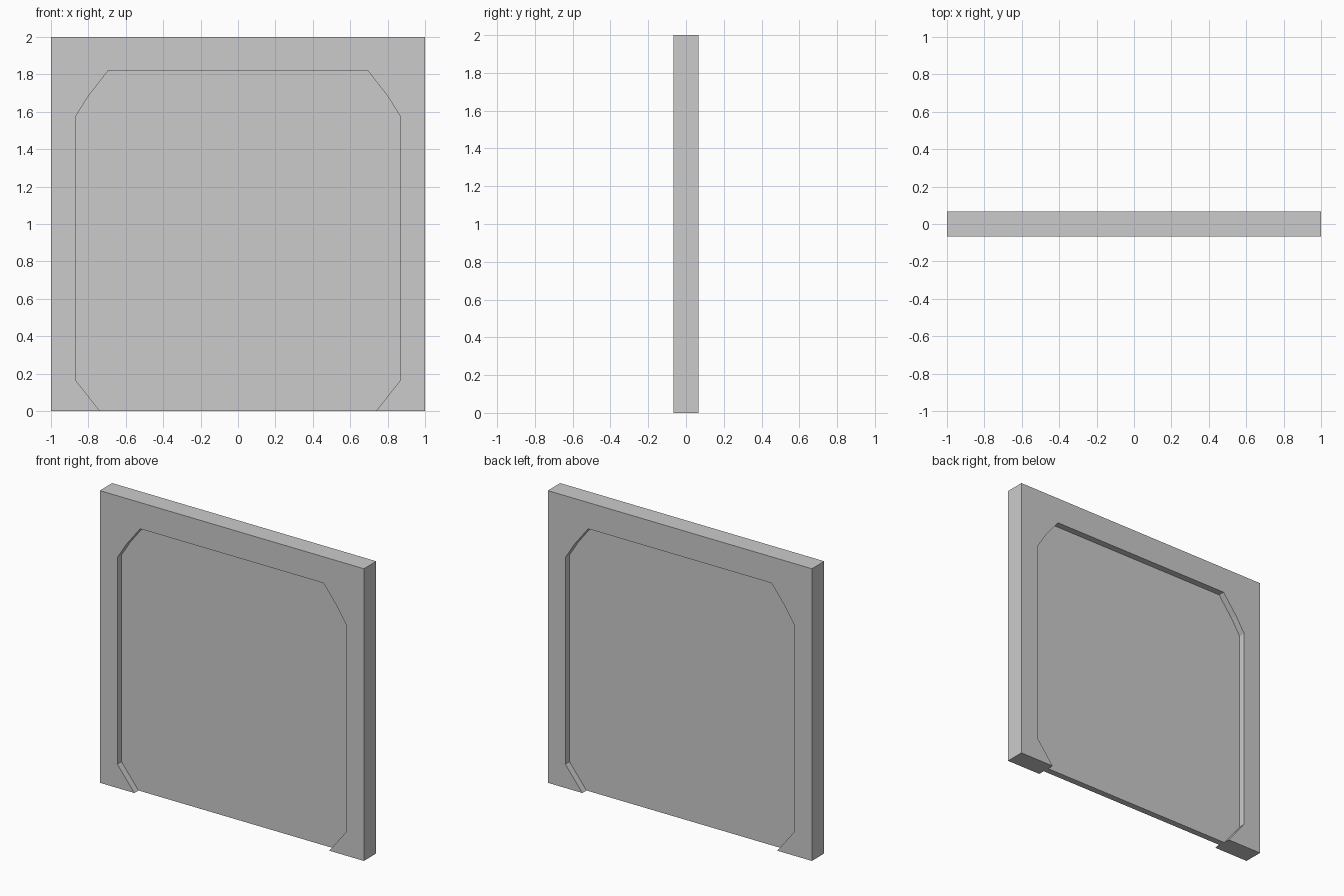
import bpy, bmesh

if "Cube" in bpy.data.objects:
    bpy.data.objects.remove(bpy.data.objects["Cube"])

HALF_T = 0.067    # half thickness of the frame
HALF_P = 0.022    # half thickness of the recessed panel

# Outlines as (x, z), running from bottom left over the top to bottom right
outer = [(-1, 0), (-1, 2), (1, 2), (1, 0)]
left = [(-0.738, 0), (-0.867, 0.163), (-0.867, 1.577), (-0.799, 1.685), (-0.694, 1.82)]
inner = left + [(-x, z) for x, z in reversed(left)]

bm = bmesh.new()


def ring(points, y):
    return [bm.verts.new((x, y, z)) for x, z in points]


def bridge(a, b):
    for i in range(len(a) - 1):
        bm.faces.new((a[i], a[i + 1], b[i + 1], b[i]))


# Front and back: frame face, recess rim, inset panel
edges, bottoms = [], []
for side in (-1, 1):
    rim_out = ring(outer, side * HALF_T)
    rim_in = ring(inner, side * HALF_T)
    panel = ring(inner, side * HALF_P)
    bm.faces.new(rim_out + rim_in[::-1])
    bridge(rim_in, panel)
    bm.faces.new(panel)
    edges.append(rim_out)
    bottoms.append([rim_out[0], rim_in[0], panel[0], panel[-1], rim_in[-1], rim_out[-1]])

# Outer sides, top and underside
bridge(*edges)
bm.faces.new(bottoms[0] + bottoms[1][::-1])

bmesh.ops.recalc_face_normals(bm, faces=bm.faces)
mesh = bpy.data.meshes.new("wall_panel")
bm.to_mesh(mesh)
bm.free()
bpy.context.collection.objects.link(bpy.data.objects.new("wall_panel", mesh))
